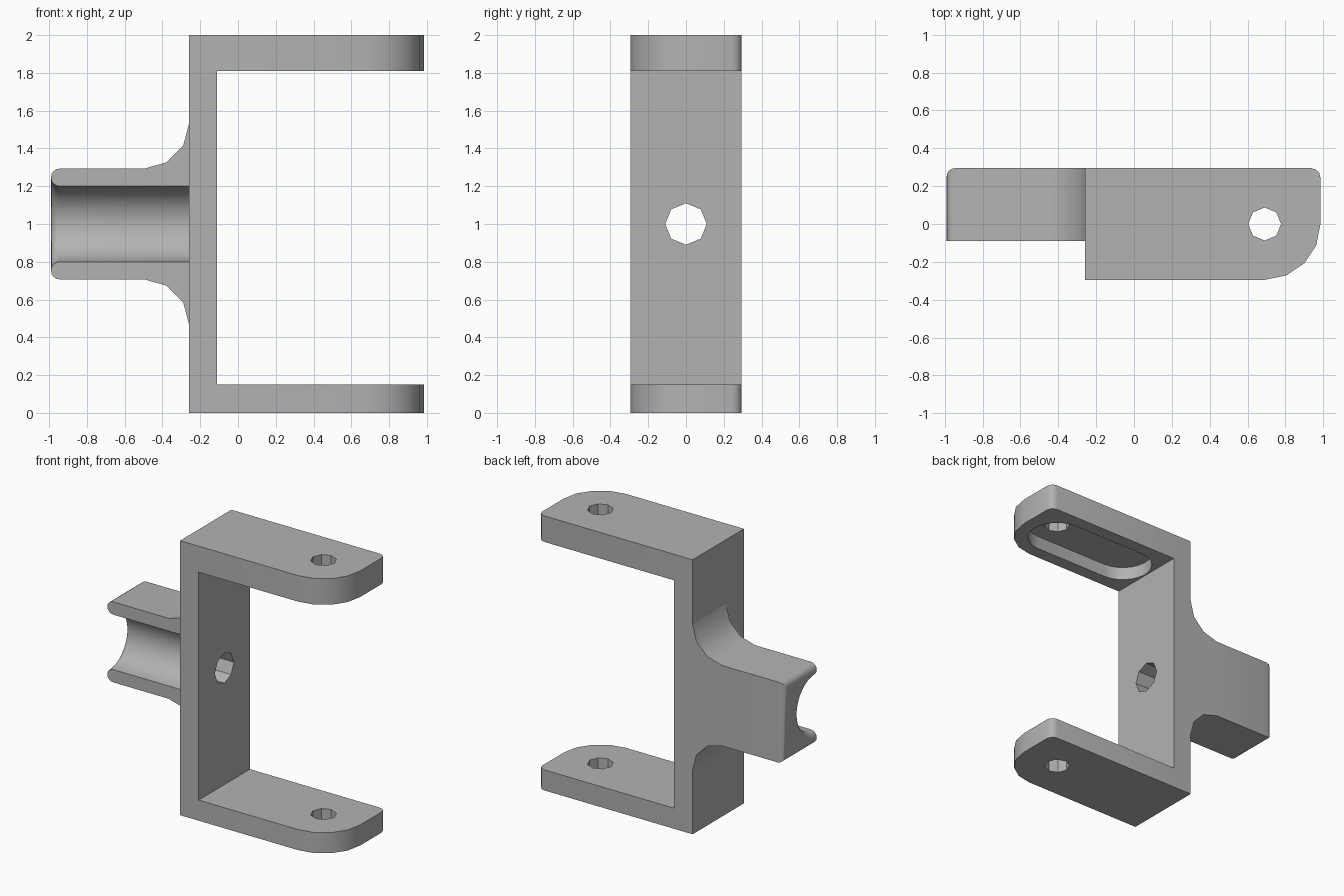
import bpy, bmesh
from math import sin, cos, pi, radians

if "Cube" in bpy.data.objects:
    bpy.data.objects.remove(bpy.data.objects["Cube"], do_unlink=True)

grey = bpy.data.materials.new("plain grey")
grey.use_nodes = True
grey.diffuse_color = (0.45, 0.45, 0.45, 1)
grey.node_tree.nodes["Principled BSDF"].inputs["Base Color"].default_value = (0.45, 0.45, 0.45, 1)


def arc(cx, cy, r, start, end, steps):
    angles = [radians(start + (end - start) * i / steps) for i in range(steps + 1)]
    return [(cx + r * cos(a), cy + r * sin(a)) for a in angles]


def loft(name, rings, cap_last=True):
    """Skin a list of matching closed rings."""
    bm = bmesh.new()
    loops = [[bm.verts.new(p) for p in ring] for ring in rings]
    n = len(loops[0])
    for a, b in zip(loops, loops[1:]):
        for i in range(n):
            j = (i + 1) % n
            bm.faces.new((a[i], a[j], b[j], b[i]))
    bm.faces.new(loops[0])
    if cap_last:
        bm.faces.new(loops[-1])
    bmesh.ops.recalc_face_normals(bm, faces=bm.faces)
    mesh = bpy.data.meshes.new(name)
    bm.to_mesh(mesh)
    bm.free()
    mesh.materials.append(grey)
    obj = bpy.data.objects.new(name, mesh)
    bpy.context.collection.objects.link(obj)
    return obj


def prism(name, outline, low, high, axis="z"):
    place = (lambda p, h: (p[0], p[1], h)) if axis == "z" else (lambda p, h: (h, p[0], p[1]))
    return loft(name, [[place(p, h) for p in outline] for h in (low, high)])


def activate(obj):
    bpy.ops.object.select_all(action="DESELECT")
    obj.select_set(True)
    bpy.context.view_layer.objects.active = obj


def cut(obj, cutter):
    cutter.hide_render = True
    mod = obj.modifiers.new("cut", "BOOLEAN")
    mod.operation, mod.solver, mod.object = "DIFFERENCE", "EXACT", cutter
    activate(obj)
    bpy.ops.object.modifier_apply(modifier=mod.name)
    bpy.data.objects.remove(cutter, do_unlink=True)


def smooth(obj, degrees):
    activate(obj)
    bpy.ops.object.shade_smooth_by_angle(angle=radians(degrees))


HALF, BACK, PIN = 0.295, -0.26, 0.69

# C-shaped bracket: rounded plan raised to full height, then opened up
plan = [(BACK, HALF), (BACK, -HALF)]
plan += arc(PIN, 0, HALF, -90, 0, 4) + arc(0.935, 0.245, 0.05, 0, 90, 3)
bracket = prism("bracket", plan, 0, 2)
cut(bracket, prism("opening", [(-0.11, -1), (2, -1), (2, 1), (-0.11, 1)], 0.15, 1.81))

# Slot in the underside of the upper arm
slot = arc(PIN, 0, 0.2, -90, 90, 12) + arc(0.1, 0, 0.2, 90, 270, 12)
cut(bracket, prism("slot", slot, 1.7, 1.905))

# Pin holes through both arms and the hole through the plate
cut(bracket, prism("pin_hole", arc(PIN, 0, 0.087, 0, 315, 7), -0.5, 2.5))
cut(bracket, prism("plate_hole", arc(0, 1, 0.11, 0, 315, 7), -0.4, 0.1, "x"))
smooth(bracket, 32)

# Grooved stem: U section that flares at the plate and rounds off at its tip
FRONT, TIP, ROUND = -0.09, -0.99, 0.045


def section(x, half_height, inset=0.0):
    back, h = HALF - inset, half_height - inset
    ring = [(FRONT, 1 + h), (back, 1 + h), (back, 1 - h), (FRONT, 1 - h)]
    ring += arc(FRONT, 1, 0.2 + inset, -90, 90, 16)
    return [(x, y, z) for y, z in ring]


rings = []
for i in range(5):
    a = i * pi / 8
    rings.append(section(TIP + ROUND * (1 - cos(a)), 0.293, ROUND * (1 - sin(a))))
for x, h in ((-0.495, 0.293), (-0.378, 0.327), (-0.29, 0.415), (BACK, 0.53)):
    rings.append(section(x, h))
stem = loft("grooved_stem", rings, cap_last=False)
smooth(stem, 35)
